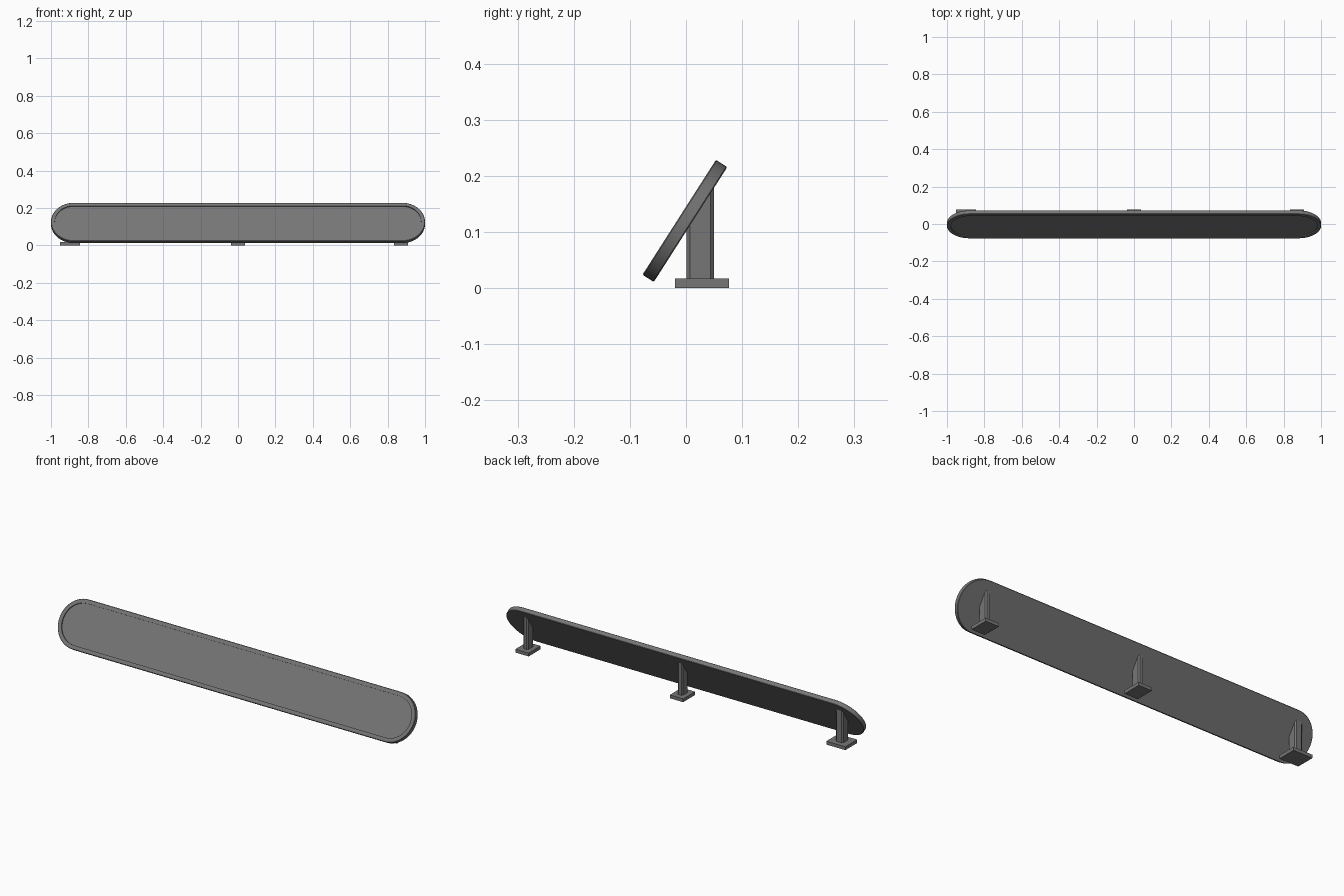
import bpy, bmesh, math

if "Cube" in bpy.data.objects:
    bpy.data.objects.remove(bpy.data.objects["Cube"])

TILT = math.radians(32.6)
R, THICK, CY, CZ = 0.1215, 0.024, -0.002, 0.12

grey = bpy.data.materials.new("dark_grey")
grey.diffuse_color = (0.18, 0.18, 0.18, 1)
grey.use_nodes = True
grey.node_tree.nodes["Principled BSDF"].inputs["Base Color"].default_value = grey.diffuse_color


def finish(bm, name, smooth=False):
    bmesh.ops.recalc_face_normals(bm, faces=bm.faces[:])
    mesh = bpy.data.meshes.new(name)
    bm.to_mesh(mesh)
    bm.free()
    mesh.materials.append(grey)
    ob = bpy.data.objects.new(name, mesh)
    bpy.context.collection.objects.link(ob)
    if smooth:
        bpy.context.view_layer.objects.active = ob
        ob.select_set(True)
        bpy.ops.object.shade_smooth_by_angle(angle=math.radians(30))
        ob.select_set(False)
    return ob


def stadium(r, n=24):
    # Outline with semicircular ends, in x and z
    pts = []
    for side, start in ((1, -90), (-1, 90)):
        for i in range(n + 1):
            a = math.radians(start + 180 * i / n)
            pts.append((side * (1 - R) + r * math.cos(a), r * math.sin(a)))
    return pts


# Tilted panel: back face, slightly eased edge, raised rim and recessed front
bm = bmesh.new()
h, e = THICK / 2, 0.002
loops = []
for r, y in ((R - e, h), (R, h - e), (R, -h + e), (R - e, -h),
             (R - 0.02, -h), (R - 0.02, -h + 0.006)):
    loops.append([bm.verts.new((x, y, z)) for x, z in stadium(r)])
for a, b in zip(loops, loops[1:]):
    for i in range(len(a)):
        j = (i + 1) % len(a)
        bm.faces.new((a[i], a[j], b[j], b[i]))
bm.faces.new(loops[0])
bm.faces.new(loops[-1])
panel = finish(bm, "panel", True)
panel.location = (0, CY, CZ)
panel.rotation_euler.x = -TILT


def back_z(y):
    # Height of the panel's back plane at a given y, slightly embedded
    return CZ - h * math.sin(TILT) + (y - CY - h * math.cos(TILT)) / math.tan(TILT) + 0.004


def foot(name, x, width):
    # Flat base plate
    bm = bmesh.new()
    bmesh.ops.create_cube(bm, size=1)
    for v in bm.verts:
        v.co.x = x + v.co.x * width
        v.co.y = 0.0285 + v.co.y * 0.096
        v.co.z = (v.co.z + 0.5) * 0.017
    finish(bm, name + "_base_plate")

    # Chamfered post whose top is cut to the panel slope
    bm = bmesh.new()
    w, d, c = width * 0.19, 0.0245, 0.006
    outline = [(w, d - c), (w - c, d), (-w + c, d), (-w, d - c),
               (-w, -d + c), (-w + c, -d), (w - c, -d), (w, -d + c)]
    outline = [(x + px, 0.0255 + py) for px, py in outline]
    low = [bm.verts.new((px, py, 0.015)) for px, py in outline]
    top = [bm.verts.new((px, py, back_z(py))) for px, py in outline]
    for i in range(8):
        j = (i + 1) % 8
        bm.faces.new((low[i], low[j], top[j], top[i]))
    bm.faces.new(low)
    bm.faces.new(top)
    finish(bm, name + "_post")


foot("left", -0.898, 0.107)
foot("middle", 0.0, 0.075)
foot("right", 0.871, 0.075)
